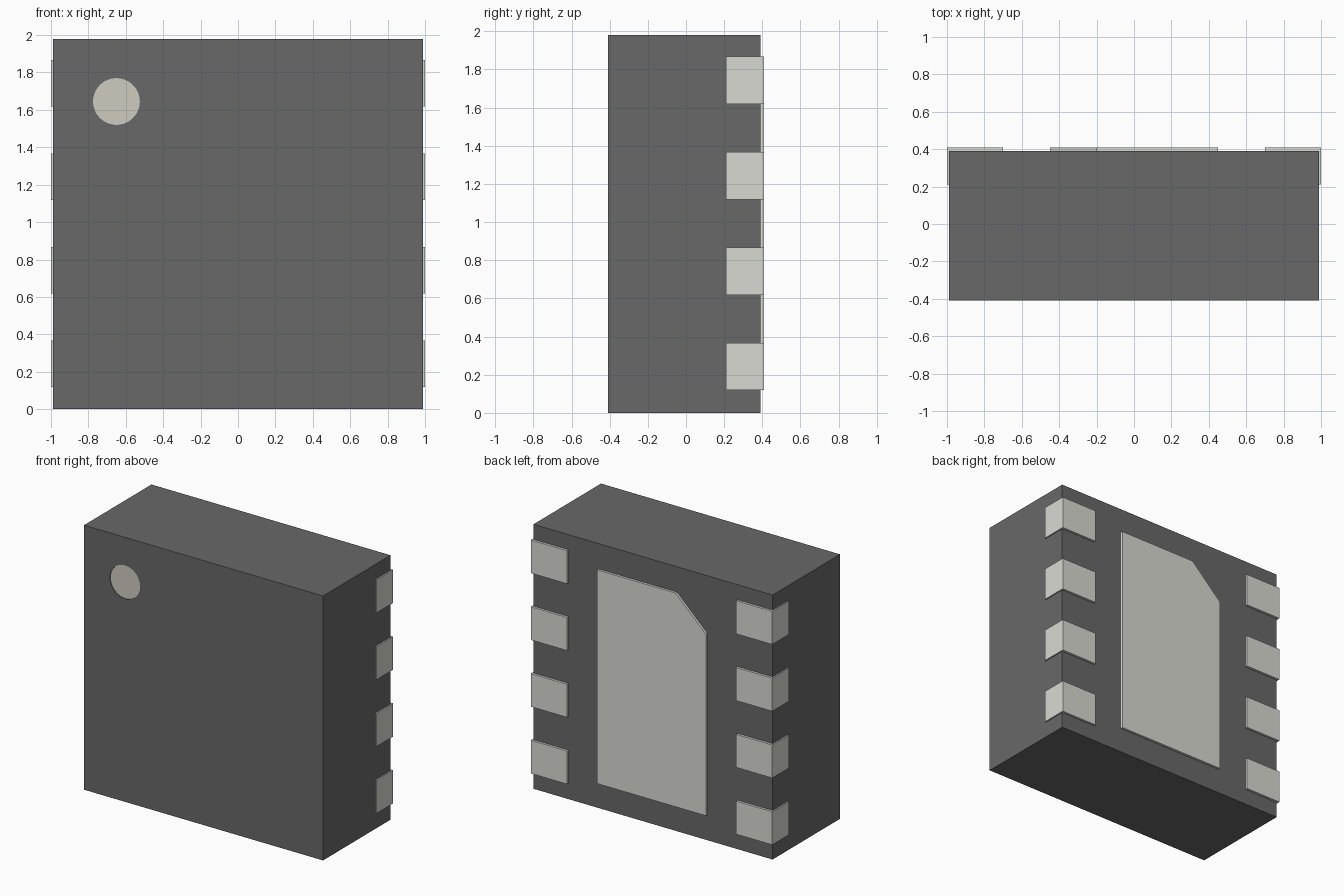
import bpy, bmesh, math

if "Cube" in bpy.data.objects:
    bpy.data.objects.remove(bpy.data.objects["Cube"])


def material(name, rgb):
    m = bpy.data.materials.new(name)
    m.diffuse_color = (*rgb, 1)
    m.use_nodes = True
    m.node_tree.nodes["Principled BSDF"].inputs["Base Color"].default_value = m.diffuse_color
    return m


DARK = material("dark_resin", (0.14, 0.14, 0.14))
METAL = material("contact_metal", (0.70, 0.70, 0.65))
MARK = material("marker_paint", (0.62, 0.60, 0.52))


def prism(name, outline, y0, y1, mat):
    """Extrude an x-z outline from y0 to y1."""
    bm = bmesh.new()
    face = bm.faces.new([bm.verts.new((x, y0, z)) for x, z in outline])
    ext = bmesh.ops.extrude_face_region(bm, geom=[face])
    verts = [v for v in ext["geom"] if isinstance(v, bmesh.types.BMVert)]
    bmesh.ops.translate(bm, verts=verts, vec=(0, y1 - y0, 0))
    bmesh.ops.recalc_face_normals(bm, faces=bm.faces)
    me = bpy.data.meshes.new(name)
    bm.to_mesh(me)
    bm.free()
    me.materials.append(mat)
    ob = bpy.data.objects.new(name, me)
    bpy.context.collection.objects.link(ob)
    return ob


def rect(x0, x1, z0, z1):
    return [(x0, z0), (x1, z0), (x1, z1), (x0, z1)]


def circle(cx, cz, r, n=48):
    return [(cx + r * math.cos(2 * math.pi * i / n),
             cz + r * math.sin(2 * math.pi * i / n)) for i in range(n)]


FRONT, BACK, PAD_BACK = -0.408, 0.39, 0.408

# Package body with a shallow round recess for the marker
body = prism("body", rect(-0.99, 0.99, 0, 1.98), FRONT, BACK, DARK)
dot = circle(-0.65, 1.645, 0.125)
cutter = prism("marker_cutter", dot, FRONT - 0.05, FRONT + 0.02, DARK)
cutter.hide_render = True
cutter.hide_set(True)
cut = body.modifiers.new("marker_recess", 'BOOLEAN')
cut.operation = 'DIFFERENCE'
cut.solver = 'EXACT'
cut.object = cutter

# Orientation marker disc
marker = prism("orientation_marker", dot, FRONT + 0.005, FRONT + 0.03, MARK)

# Edge contacts, four on each side, wrapping the back corners
for side, label in ((-1, "left"), (1, "right")):
    for i in range(4):
        z = 0.243 + 0.5 * i
        xs = sorted((side * 0.70, side * 1.0))
        prism(f"{label}_contact_{i + 1}", rect(*xs, z - 0.124, z + 0.124),
              0.21, PAD_BACK, METAL)

# Large centre pad with one clipped corner
prism("centre_pad", [(-0.45, 0.19), (0.45, 0.19), (0.45, 1.79),
                     (-0.20, 1.79), (-0.45, 1.55)],
      0.35, PAD_BACK, METAL)
